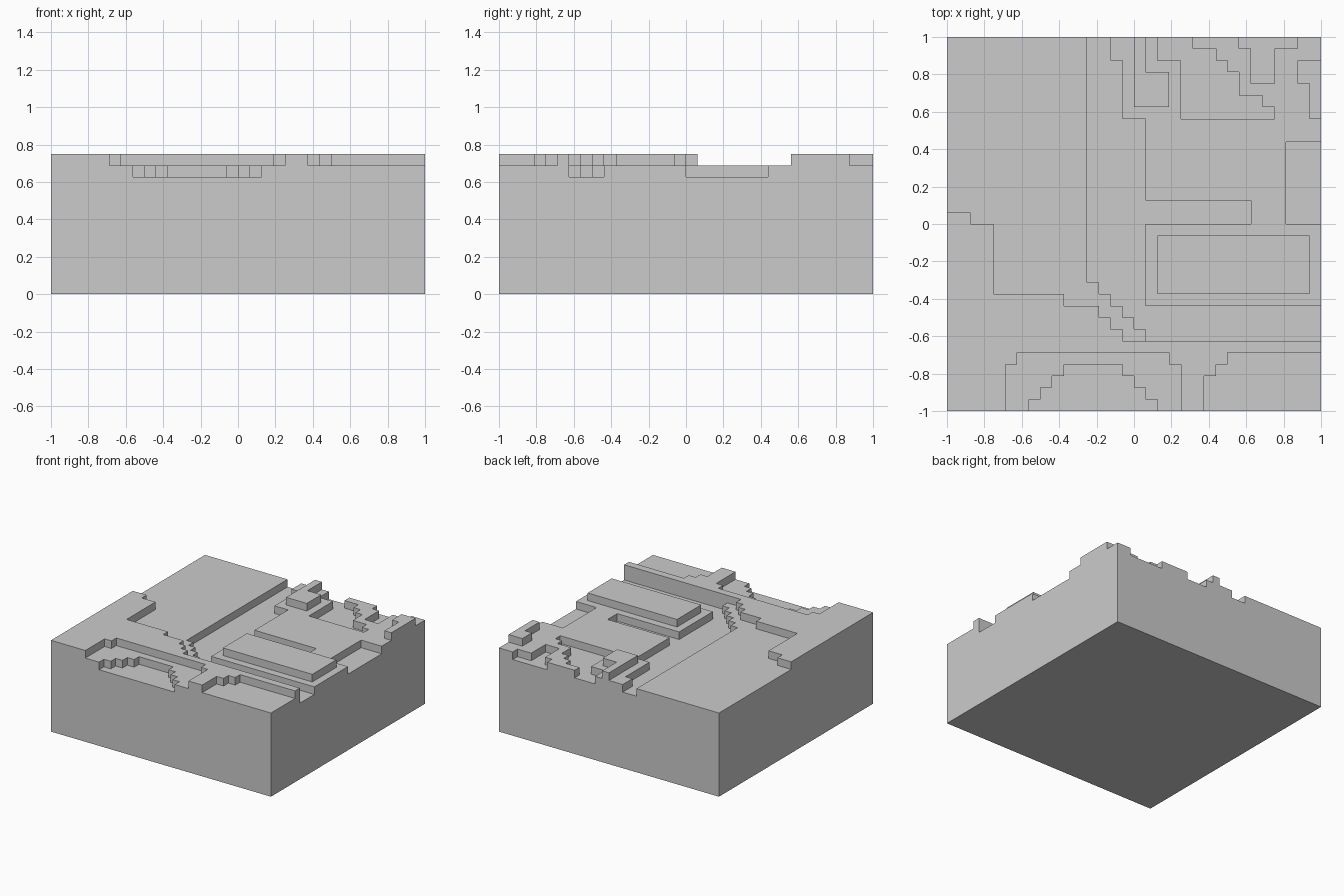
import bpy, bmesh, math

if "Cube" in bpy.data.objects:
    bpy.data.objects.remove(bpy.data.objects["Cube"])

N, S = 32, 1 / 16            # 32 x 32 cells, one terrace step = one cell
LOW, MID, HIGH = 10, 11, 12  # terrace levels in steps
h = [[MID] * N for _ in range(N)]


def fill(x0, x1, y0, y1, level):
    for x in range(x0, x1):
        for y in range(y0, y1):
            h[x][y] = level


# High plateau along the front, stepping down to the right
tops = [(0, 17), (2, 16), (4, 10), (10, 9), (13, 8), (14, 7), (15, 6), (N, 0)]
for (x0, top), (x1, _) in zip(tops, tops[1:]):
    fill(x0, x1, 0, top, HIGH)

# Front hollow with a stepped basin inside
fill(5, 20, 0, 4, MID)
fill(6, 19, 0, 5, MID)
for i in range(4):
    fill(7 + i, 18 - i, i, i + 1, LOW)

# Front right terrace
for i in range(3):
    fill(22 + i, N, 0, 3 + i, MID)

# Long channel: back to front, stepped bend, out to the right
for x, y0, y1 in [(12, 11, 32), (13, 10, 32), (14, 9, 30), (15, 8, 25), (16, 7, 25)]:
    fill(x, x + 1, y0, y1, LOW)
fill(17, N, 6, 9, LOW)
fill(17, 26, 16, 18, LOW)

# Right edge basin and raised long slab
fill(29, N, 16, 23, LOW)
fill(18, 31, 10, 15, HIGH)

# Back basin with stepped far bank
fill(18, 20, 30, 32, LOW)
for x0, x1, y1 in [(20, 21, 32), (21, 23, 31), (23, 24, 30), (24, 25, 29), (25, 27, 27), (27, 28, 26)]:
    fill(x0, x1, 25, y1, LOW)

# Back right notch
fill(25, 30, 31, 32, LOW)
fill(26, 28, 28, 31, LOW)

# Raised L blocks at the back and the right edge
fill(16, 17, 26, 32, HIGH)
fill(16, 19, 26, 29, HIGH)
fill(30, N, 28, 30, HIGH)
fill(31, N, 25, 28, HIGH)

# Skin the terraces as one closed solid
bm = bmesh.new()
verts = {}


def face(*pts):
    for p in pts:
        if p not in verts:
            verts[p] = bm.verts.new((p[0] * S - 1, p[1] * S - 1, p[2] * S))
    bm.faces.new([verts[p] for p in pts])


def level(x, y):
    return h[x][y] if 0 <= x < N and 0 <= y < N else 0


for x in range(N):
    for y in range(N):
        t = h[x][y]
        ring = [(x, y), (x + 1, y), (x + 1, y + 1), (x, y + 1)]
        face(*[(a, b, t) for a, b in ring])
        face(*[(a, b, 0) for a, b in reversed(ring)])
        for i, (dx, dy) in enumerate([(0, -1), (1, 0), (0, 1), (-1, 0)]):
            a, b = ring[i], ring[(i + 1) % 4]
            for z in range(level(x + dx, y + dy), t):
                face((*a, z), (*b, z), (*b, z + 1), (*a, z + 1))

# Merge coplanar cells into large flat faces
bmesh.ops.dissolve_limit(bm, angle_limit=math.radians(1), verts=bm.verts[:], edges=bm.edges[:])
mesh = bpy.data.meshes.new("terraced_ground")
bm.to_mesh(mesh)
bm.free()
bpy.context.collection.objects.link(bpy.data.objects.new("terraced_ground", mesh))
